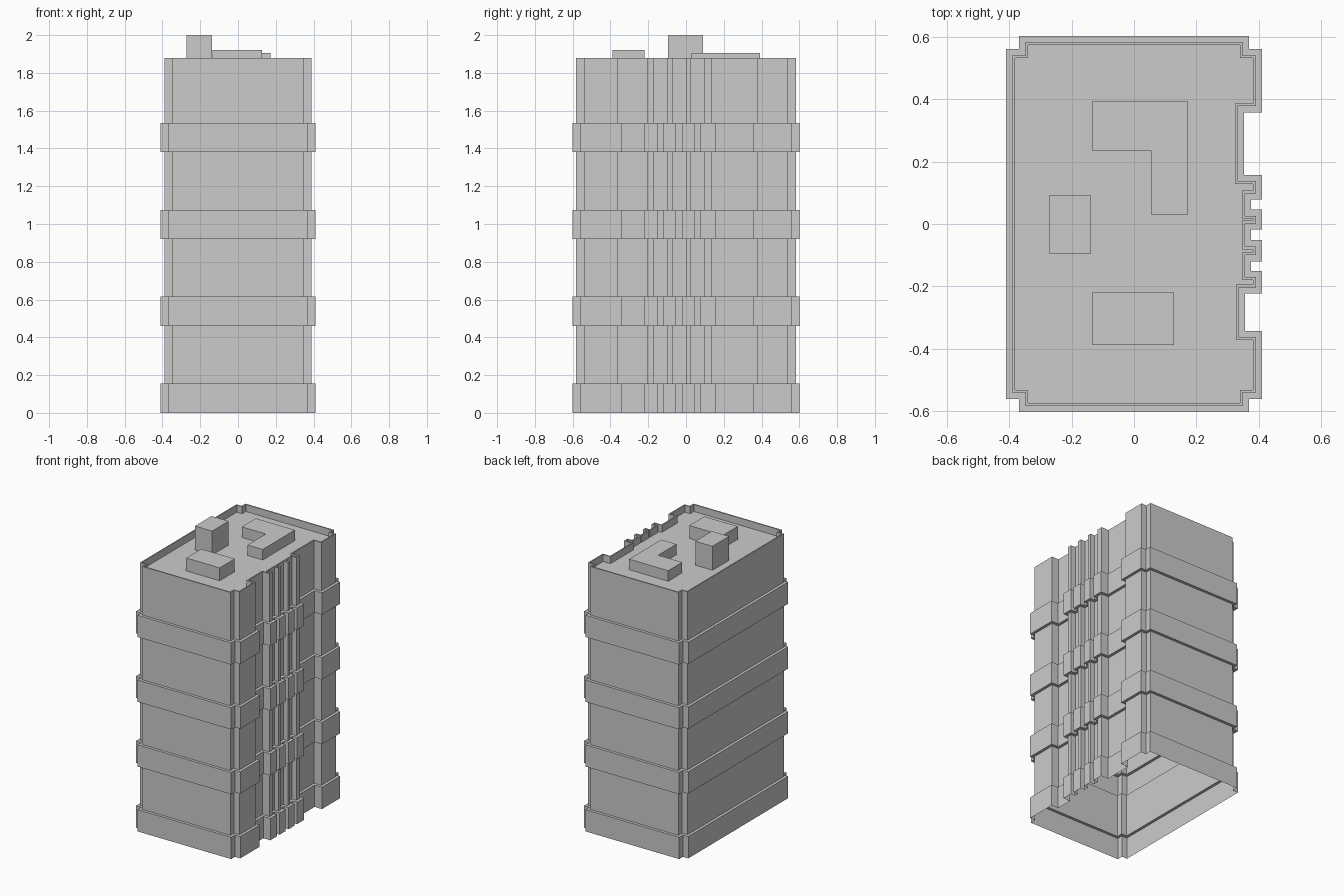
import bpy
from mathutils import Vector

if "Cube" in bpy.data.objects:
    bpy.data.objects.remove(bpy.data.objects["Cube"])


def make_object(name, verts, faces):
    mesh = bpy.data.meshes.new(name)
    mesh.from_pydata(verts, [], faces)
    mesh.update()
    obj = bpy.data.objects.new(name, mesh)
    bpy.context.collection.objects.link(obj)
    return obj


def inset(outline, d):
    """Move every edge of a right-angled counter-clockwise outline inward by d."""
    out, n = [], len(outline)
    for i in range(n):
        p = Vector(outline[i])
        a = (p - Vector(outline[i - 1])).normalized()
        b = (Vector(outline[(i + 1) % n]) - p).normalized()
        out.append(p + d * Vector((-a.y - b.y, a.x + b.x)))
    return out


def loft(name, rings, cap_bottom=False):
    """Join (outline, z) rings with walls and close the last one."""
    n = len(rings[0][0])
    verts = [(p[0], p[1], z) for outline, z in rings for p in outline]
    faces = []
    for r in range(len(rings) - 1):
        for i in range(n):
            j = (i + 1) % n
            faces.append((r * n + i, r * n + j, (r + 1) * n + j, (r + 1) * n + i))
    faces.append(tuple(range((len(rings) - 1) * n, len(rings) * n)))
    if cap_bottom:
        faces.append(tuple(reversed(range(n))))
    return make_object(name, verts, faces)


# Outline of the projecting bands: notched corners, recesses along the right side
X, Y, N = 0.41, 0.602, 0.042
band = [(-X + N, -Y), (X - N, -Y), (X - N, -Y + N), (X, -Y + N)]
recesses = [(-0.342, -0.223, 0.355), (-0.15, -0.12, 0.375), (-0.052, -0.018, 0.375),
            (0.046, 0.078, 0.375), (0.157, 0.357, 0.352)]
for y0, y1, depth in recesses:
    band += [(X, y0), (depth, y0), (depth, y1), (X, y1)]
band += [(X, Y - N), (X - N, Y - N), (X - N, Y), (-X + N, Y),
         (-X + N, Y - N), (-X, Y - N), (-X, -Y + N), (-X + N, -Y + N)]
wall = inset(band, 0.02)
parapet = inset(band, 0.029)

# Tower shell, open underneath, with four bands and a sunken roof
TOP, ROOF = 1.88, 1.83
rings = []
for k in range(4):
    z0, z1 = 0.46 * k, 0.46 * k + 0.155
    if k:
        rings.append((wall, z0))
    rings += [(band, z0), (band, z1), (wall, z1)]
rings += [(wall, TOP), (parapet, TOP), (parapet, ROOF)]
loft("tower_shell", rings)


# Rooftop structures
def roof_block(name, outline, top):
    loft(name, [(outline, ROOF), (outline, top)], cap_bottom=True)


def rect(x0, x1, y0, y1):
    return [(x0, y0), (x1, y0), (x1, y1), (x0, y1)]


roof_block("lift_housing", rect(-0.272, -0.137, -0.095, 0.091), 2.0)
roof_block("plant_room", rect(-0.135, 0.128, -0.388, -0.22), 1.922)
roof_block("corner_plant_room", [(0.054, 0.03), (0.173, 0.03), (0.173, 0.392),
                                 (-0.135, 0.392), (-0.135, 0.235), (0.054, 0.235)], 1.905)
